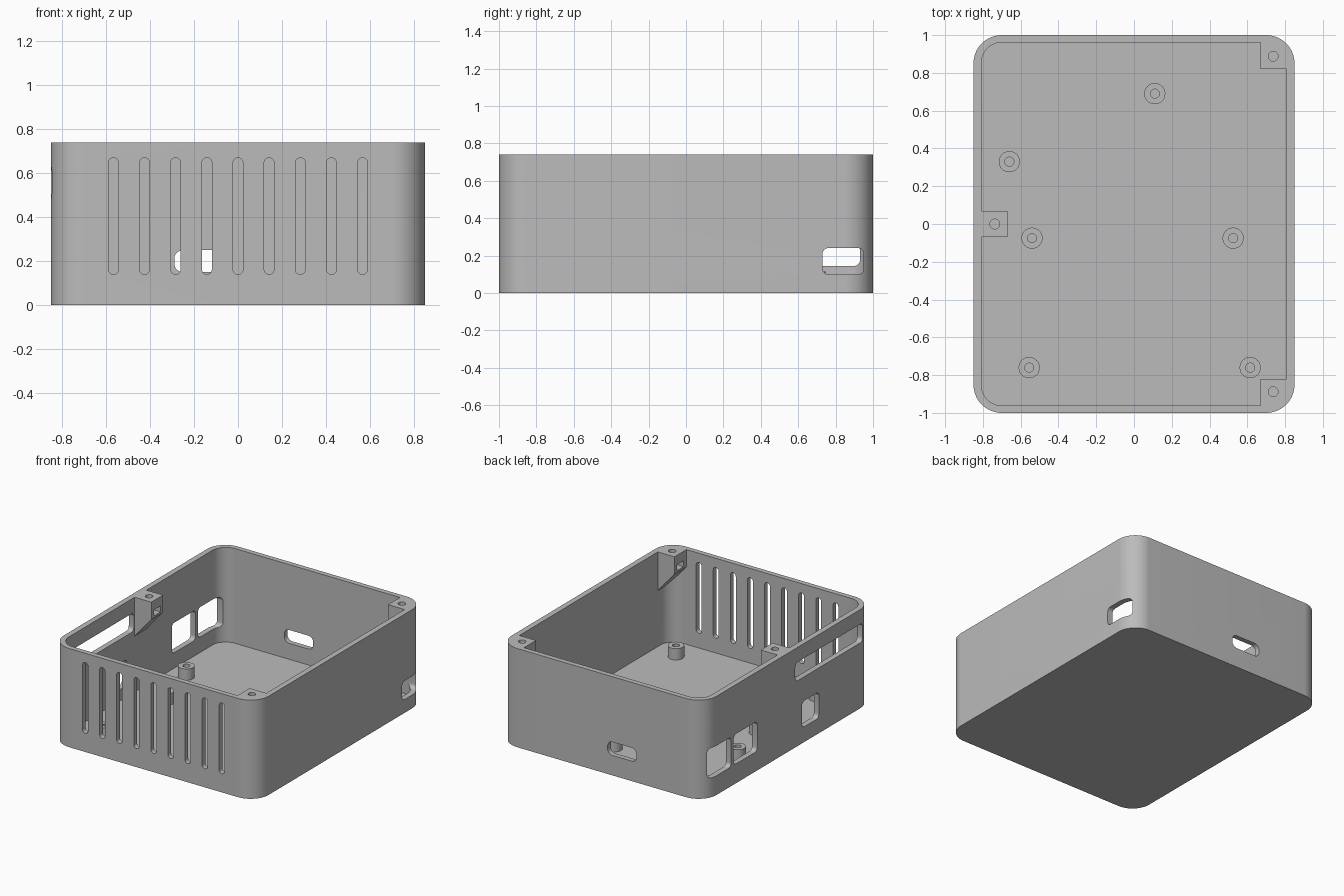
import bpy, bmesh
from math import sin, cos, pi

if "Cube" in bpy.data.objects:
    bpy.data.objects.remove(bpy.data.objects["Cube"], do_unlink=True)

grey = bpy.data.materials.new("plain grey")
grey.use_nodes = True
grey.diffuse_color = (0.5, 0.5, 0.5, 1)
grey.node_tree.nodes["Principled BSDF"].inputs["Base Color"].default_value = (0.5, 0.5, 0.5, 1)

AXES = {"X": lambda u, v, t: (t, u, v),
        "Y": lambda u, v, t: (u, t, v),
        "Z": lambda u, v, t: (u, v, t)}


def extrude(name, outline, axis, low, high):
    """Solid from a 2D outline pulled along an axis."""
    bm = bmesh.new()
    ends = [[bm.verts.new(AXES[axis](u, v, t)) for u, v in outline] for t in (low, high)]
    for ring in ends:
        bm.faces.new(ring)
    n = len(outline)
    for i in range(n):
        j = (i + 1) % n
        bm.faces.new((ends[0][i], ends[0][j], ends[1][j], ends[1][i]))
    bmesh.ops.recalc_face_normals(bm, faces=bm.faces)
    mesh = bpy.data.meshes.new(name)
    bm.to_mesh(mesh)
    bm.free()
    mesh.materials.append(grey)
    obj = bpy.data.objects.new(name, mesh)
    bpy.context.collection.objects.link(obj)
    return obj


def rounded(u0, u1, v0, v1, r, steps=8):
    """Outline of a rectangle with round corners."""
    points = []
    corners = [(u1 - r, v1 - r), (u0 + r, v1 - r), (u0 + r, v0 + r), (u1 - r, v0 + r)]
    for q, (u, v) in enumerate(corners):
        for k in range(steps + 1):
            a = (q + k / steps) * pi / 2
            points.append((u + r * cos(a), v + r * sin(a)))
    return points


def box(u0, u1, v0, v1):
    return [(u0, v0), (u1, v0), (u1, v1), (u0, v1)]


def disc(x, y, r, n=32):
    return [(x + r * cos(2 * pi * k / n), y + r * sin(2 * pi * k / n)) for k in range(n)]


def activate(obj):
    bpy.ops.object.select_all(action="DESELECT")
    obj.select_set(True)
    bpy.context.view_layer.objects.active = obj


def cut(target, cutter):
    """Subtract the cutter, then discard it."""
    cutter.hide_render = True
    activate(target)
    mod = target.modifiers.new("cut", "BOOLEAN")
    mod.operation = "DIFFERENCE"
    mod.solver = "EXACT"
    mod.object = cutter
    bpy.ops.object.modifier_apply(modifier=mod.name)
    bpy.data.objects.remove(cutter, do_unlink=True)


def smooth(obj):
    activate(obj)
    bpy.ops.object.shade_smooth_by_angle(angle=pi / 6)


HEIGHT, FLOOR = 0.74, 0.03

# Outer shell and the cavity to be taken from it
case = extrude("case_shell", rounded(-0.85, 0.85, -1, 1, 0.15, 16), "Z", 0, HEIGHT)
cavity = extrude("cavity", rounded(-0.808, 0.808, -0.962, 0.962, 0.11, 16), "Z", FLOOR, 1)

# Lid screw blocks with sloped undersides: (wall side, y range, screw y)
blocks = [(-1, -0.07, 0.07, 0.0), (1, 0.82, 1.1, 0.888), (1, -1.1, -0.82, -0.888)]
for side, y0, y1, _ in blocks:
    profile = [(side * 0.67, 1.1), (side * 0.67, 0.61), (side * 0.808, 0.45),
               (side * 0.95, 0.45), (side * 0.95, 1.1)]
    cut(cavity, extrude("block", profile, "Y", y0, y1))
cut(case, cavity)

# Screw hole and nut slot in every block
for side, _, _, y in blocks:
    cut(case, extrude("screw_hole", disc(side * 0.737, y, 0.026), "Z", 0.59, 0.9))
    x0, x1 = sorted((side * 0.6, side * 0.775))
    cut(case, extrude("nut_slot", box(y - 0.04, y + 0.04, 0.625, 0.67), "X", x0, x1))

# Vent slots across the front
for i in range(-4, 5):
    x = i * 0.1417
    cut(case, extrude("vent", rounded(x - 0.0225, x + 0.0225, 0.14, 0.67, 0.022), "Y", -1.1, -0.9))

# Port openings: axis, horizontal range, vertical range, corner radius, depth range
ports = [("Y", -0.29, -0.05, 0.15, 0.25, 0.04, 0.9, 1.1),
         ("X", 0.73, 0.95, 0.10, 0.24, 0.03, 0.65, 1),
         ("X", 0.68, 0.93, 0.145, 0.37, 0.03, -1, -0.65),
         ("X", 0.37, 0.65, 0.145, 0.37, 0.03, -1, -0.65),
         ("X", -0.36, -0.16, 0.115, 0.31, 0.03, -1, -0.75),
         ("X", -0.88, -0.08, 0.49, 0.63, 0.03, -1, -0.75)]
for axis, u0, u1, v0, v1, r, low, high in ports:
    cut(case, extrude("port", rounded(u0, u1, v0, v1, r), axis, low, high))
smooth(case)

# Hollow board standoffs on the floor
spots = [(0.11, 0.69), (-0.66, 0.33), (-0.54, -0.075),
         (0.525, -0.075), (-0.555, -0.76), (0.615, -0.76)]
for i, (x, y) in enumerate(spots):
    post = extrude(f"standoff_{i + 1}", disc(x, y, 0.056), "Z", FLOOR - 0.01, 0.115)
    cut(post, extrude("standoff_hole", disc(x, y, 0.024), "Z", FLOOR + 0.002, 0.3))
    smooth(post)
